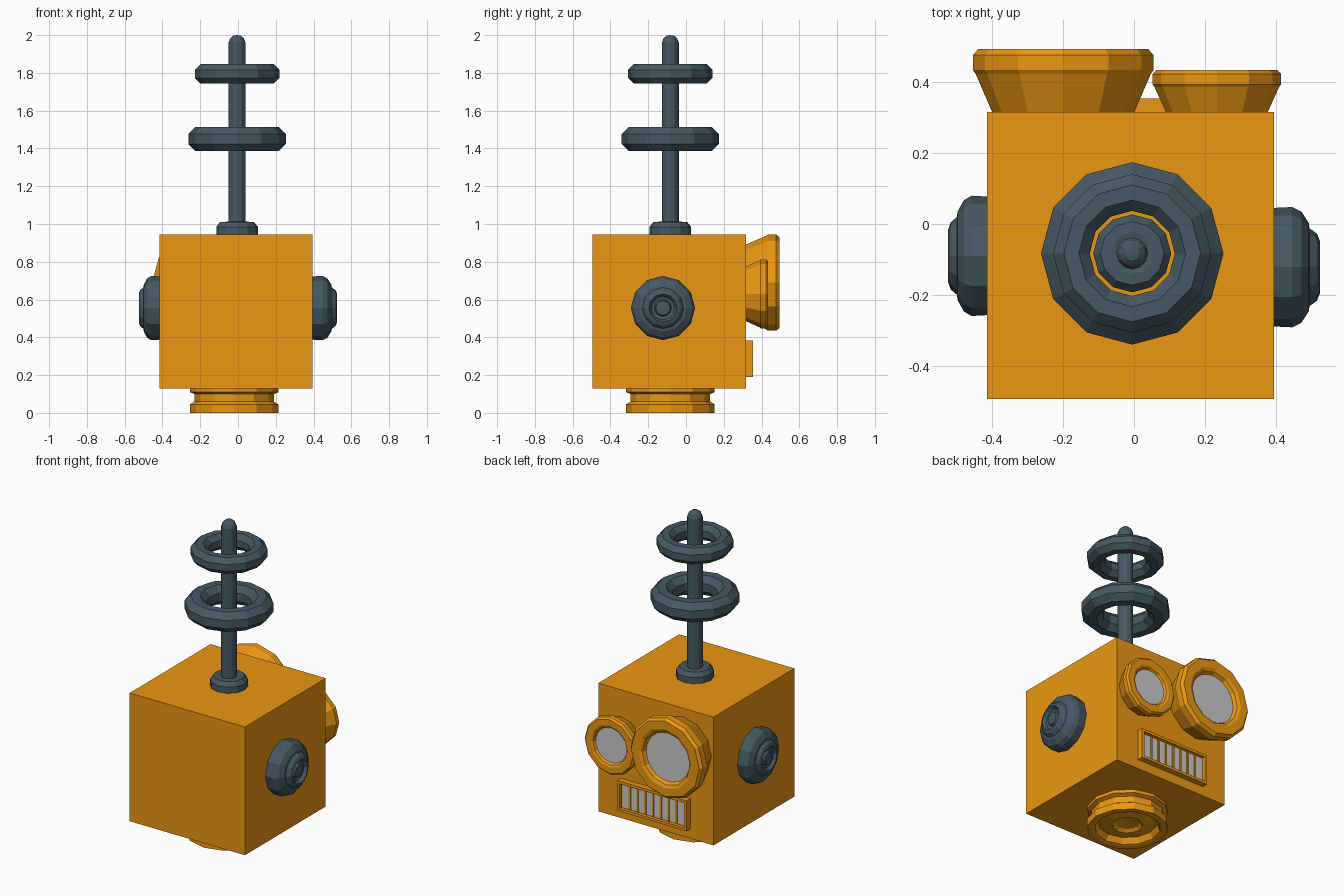
import bpy, bmesh, math
from mathutils import Matrix, Vector

if "Cube" in bpy.data.objects:
    bpy.data.objects.remove(bpy.data.objects["Cube"])


def material(name, rgb):
    m = bpy.data.materials.new(name)
    m.diffuse_color = (*rgb, 1)
    m.use_nodes = True
    m.node_tree.nodes["Principled BSDF"].inputs["Base Color"].default_value = m.diffuse_color
    return m


ORANGE = material("orange_paint", (0.83, 0.31, 0.006))
SLATE = material("slate_metal", (0.06, 0.1, 0.125))


def finish(name, bm, mat):
    bmesh.ops.recalc_face_normals(bm, faces=bm.faces)
    me = bpy.data.meshes.new(name)
    bm.to_mesh(me)
    bm.free()
    if mat:
        me.materials.append(mat)
    ob = bpy.data.objects.new(name, me)
    bpy.context.collection.objects.link(ob)
    return ob


def lathe(name, profile, centre, axis, mat, n=12, loop=False):
    """Turn (radius, height) points around an axis; radius 0 becomes a pole."""
    a = Vector(axis)
    # keep one corner of the polygon aligned with a world axis
    u = Vector((0, 0, 1)) if abs(a.z) < 0.5 else Vector((1, 0, 0))
    v = a.cross(u)
    bm = bmesh.new()
    rings = []
    for r, h in profile:
        base = Vector(centre) + a * h
        if r == 0:
            rings.append([bm.verts.new(base)] * n)
            continue
        angles = [2 * math.pi * i / n for i in range(n)]
        rings.append([bm.verts.new(base + u * r * math.cos(t) + v * r * math.sin(t))
                      for t in angles])
    pairs = list(zip(rings, rings[1:]))
    if loop:
        pairs.append((rings[-1], rings[0]))
    for lo, hi in pairs:
        for i in range(n):
            j = (i + 1) % n
            quad = list(dict.fromkeys((lo[i], lo[j], hi[j], hi[i])))
            bm.faces.new(quad)
    return finish(name, bm, mat)


def box_mesh(lo, hi):
    bm = bmesh.new()
    lo, hi = Vector(lo), Vector(hi)
    size = Matrix.Diagonal((*(hi - lo), 1))
    bmesh.ops.create_cube(bm, size=1, matrix=Matrix.Translation((lo + hi) / 2) @ size)
    return bm


# Head block
finish("head", box_mesh((-0.415, -0.495, 0.13), (0.395, 0.317, 0.945)), ORANGE)

# Neck with a groove around it and a hollowed underside
lathe("neck", [(0, 0.05), (0.07, 0.04), (0.09, 0.025), (0.17, 0.04), (0.19, 0.005),
               (0.205, 0), (0.235, 0), (0.235, 0.045), (0.21, 0.06), (0.21, 0.1),
               (0.235, 0.11), (0.235, 0.135), (0, 0.135)],
      (-0.02, -0.083, 0), (0, 0, 1), ORANGE)

# Antenna: collar, rod and two floating rings
ANT = (-0.005, -0.083, 0)
lathe("antenna_collar", [(0, 0.94), (0.11, 0.94), (0.11, 0.985), (0.09, 1.01),
                         (0.06, 1.012), (0, 1.0)], ANT, (0, 0, 1), SLATE)
lathe("antenna_rod", [(0, 0.96), (0.045, 0.96), (0.045, 1.96), (0.036, 1.983),
                      (0.02, 1.997), (0, 2.0)], ANT, (0, 0, 1), SLATE)
for name, z, major, minor in (("lower_ring", 1.45, 0.195, 0.068),
                              ("upper_ring", 1.795, 0.172, 0.056)):
    section = [(major + minor * math.cos(math.pi * (i + 0.5) / 4),
                z + minor * math.sin(math.pi * (i + 0.5) / 4)) for i in range(8)]
    lathe("antenna_" + name, section, ANT, (0, 0, 1), SLATE, loop=True)

# Ear knobs with a dished centre
EAR = [(0, -0.01), (0.167, -0.01), (0.17, 0.05), (0.157, 0.075), (0.125, 0.095),
       (0.11, 0.097), (0.095, 0.117), (0.075, 0.125), (0.062, 0.105), (0.045, 0.1),
       (0.038, 0.115), (0, 0.118)]
lathe("left_ear", [(r, h * 0.88) for r, h in EAR], (-0.415, -0.09, 0.555), (-1, 0, 0), SLATE)
lathe("right_ear", [(r, h * 1.04) for r, h in EAR], (0.395, -0.122, 0.555), (1, 0, 0), SLATE)

# Mismatched eyes: flared housing and a sunken grey lens
for name, x, z, r, depth in (("large_eye", -0.2, 0.69, 0.255, 0.178),
                             ("small_eye", 0.234, 0.63, 0.182, 0.118)):
    c = (x, 0.317, z)
    floor = depth - 0.13 * r
    lathe(name + "_housing",
          [(0, -0.005), (r * 0.78, -0.005), (r * 0.97, depth * 0.6), (r, depth * 0.66),
           (r, depth * 0.9), (r * 0.94, depth), (r * 0.74, depth), (r * 0.66, depth * 0.95),
           (r * 0.61, floor), (0, floor)], c, (0, 1, 0), ORANGE)
    lathe(name + "_lens", [(0, floor - 0.02), (r * 0.6, floor - 0.02),
                           (r * 0.6, floor + 0.005), (0, floor + 0.005)], c, (0, 1, 0), None, n=24)

# Mouth: recessed frame, grey panel and upright bars
X0, X1, Z0, Z1, Y0, Y1 = -0.252, 0.236, 0.19, 0.383, 0.312, 0.354
bm = box_mesh((X0, Y0, Z0), (X1, Y1, Z1))
front = max(bm.faces, key=lambda f: f.calc_center_median().y)
bmesh.ops.inset_region(bm, faces=[front], thickness=0.024)
bmesh.ops.inset_region(bm, faces=[front], thickness=0.002, depth=-0.018)
finish("mouth_frame", bm, ORANGE)
finish("mouth_panel", box_mesh((X0 + 0.026, 0.325, Z0 + 0.026),
                               (X1 - 0.026, 0.339, Z1 - 0.026)), None)
step = (X1 - X0 - 0.052) / 8
for i in range(1, 8):
    x = X0 + 0.026 + i * step
    finish(f"mouth_bar_{i}", box_mesh((x - 0.006, 0.33, Z0 + 0.022),
                                      (x + 0.006, 0.345, Z1 - 0.022)), ORANGE)
